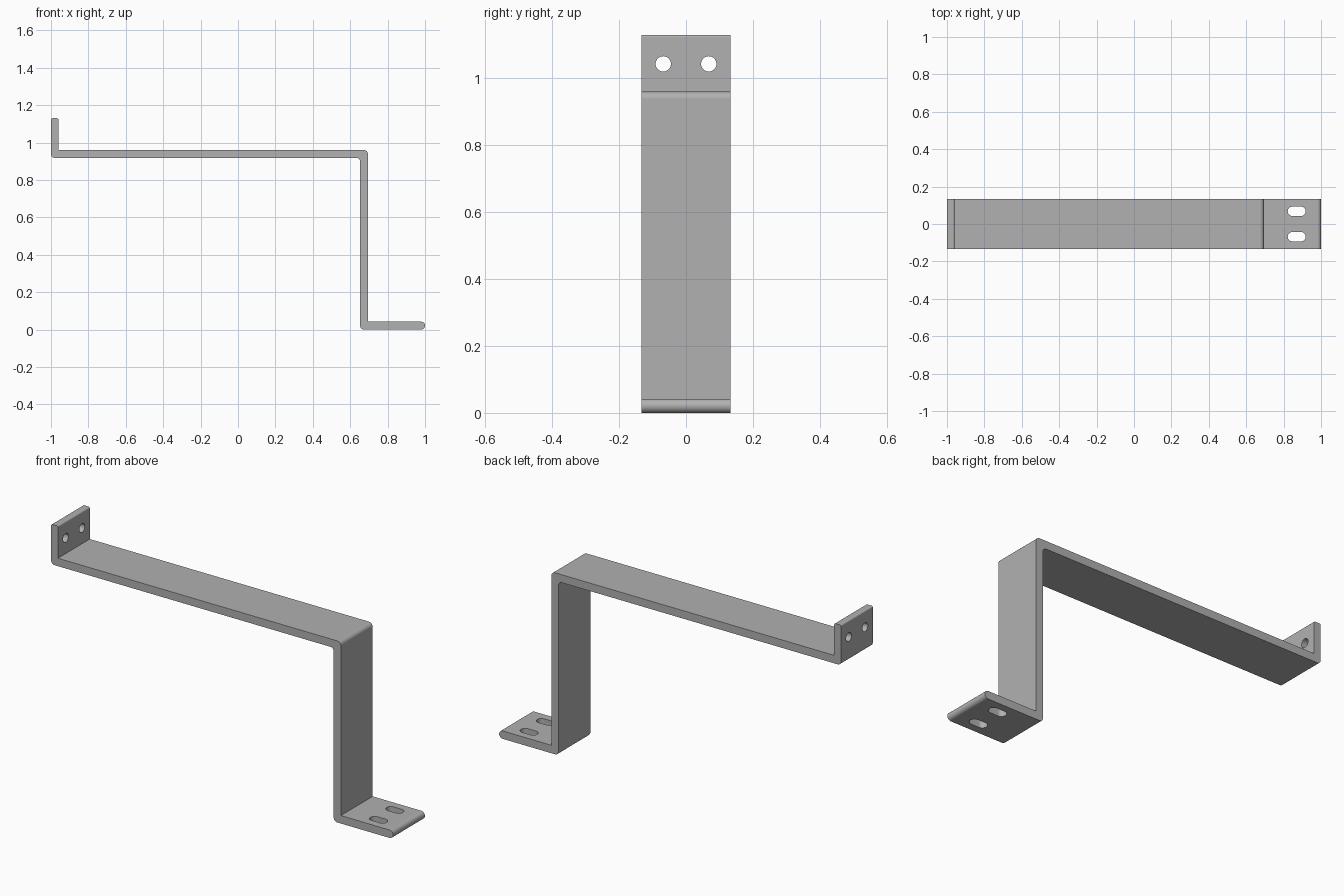
import bpy, bmesh, math
from mathutils import Vector

cube = bpy.data.objects.get("Cube")
if cube:
    bpy.data.objects.remove(cube, do_unlink=True)

HALF_WIDTH = 0.133
T = 0.042  # sheet thickness

steel = bpy.data.materials.new("grey_steel")
steel.use_nodes = True
GREY = (0.44, 0.44, 0.44, 1)
steel.diffuse_color = GREY
steel.node_tree.nodes["Principled BSDF"].inputs["Base Color"].default_value = GREY


def fillet(corners, steps=7):
    """Round each (u, v, radius) corner of a right-angled outline."""
    out = []
    for i, (u, v, r) in enumerate(corners):
        p = Vector((u, v))
        if r == 0:
            out.append(p)
            continue
        a = (Vector(corners[i - 1][:2]) - p).normalized() * r
        b = (Vector(corners[(i + 1) % len(corners)][:2]) - p).normalized() * r
        for k in range(steps + 1):
            t = k / steps * math.pi / 2
            out.append(p + a * (1 - math.sin(t)) + b * (1 - math.cos(t)))
    return out


def prism(name, points, depth):
    """Extrude a list of 3D points along a depth vector."""
    bm = bmesh.new()
    face = bm.faces.new([bm.verts.new(p) for p in points])
    top = bmesh.ops.extrude_face_region(bm, geom=[face])["geom"]
    bmesh.ops.translate(bm, vec=depth,
                        verts=[g for g in top if isinstance(g, bmesh.types.BMVert)])
    bmesh.ops.recalc_face_normals(bm, faces=bm.faces)
    mesh = bpy.data.meshes.new(name)
    bm.to_mesh(mesh)
    bm.free()
    obj = bpy.data.objects.new(name, mesh)
    mesh.materials.append(steel)
    bpy.context.collection.objects.link(obj)
    return obj


def stadium(half_length, radius, steps=12):
    """Slot outline; a circle when half_length is zero."""
    pts = []
    for side in (1, -1):
        for k in range(steps + (half_length > 0)):
            t = -math.pi / 2 + math.pi * k / steps
            pts.append((side * (half_length + radius * math.cos(t)),
                        side * radius * math.sin(t)))
    return pts


# Bent strip: upright flange, long arm, post and foot
beam_top, post_x, flange_top = 0.96, 0.695, 1.13
outline = [
    (-1, flange_top, 0.008),
    (-1, beam_top - T, 0.02),
    (post_x - T, beam_top - T, 0.02),
    (post_x - T, 0, 0.02),
    (1, 0, 0.0205),
    (1, T, 0.0205),
    (post_x, T, 0),
    (post_x, beam_top, 0.022),
    (-1 + T - 0.002, beam_top, 0),
    (-1 + T - 0.002, flange_top, 0.008),
]
bracket = prism("bent_bracket",
                [(p.x, -HALF_WIDTH, p.y) for p in fillet(outline)],
                (0, 2 * HALF_WIDTH, 0))

# Round holes through the flange and slots through the foot
cutters = []
for y in (-0.068, 0.068):
    cutters.append(prism("flange_hole_cutter",
                         [(-1.1, y + u, 1.043 + v) for u, v in stadium(0, 0.023)],
                         (0.2, 0, 0)))
    cutters.append(prism("foot_slot_cutter",
                         [(0.87 + u, y + v, -0.1) for u, v in stadium(0.023, 0.025)],
                         (0, 0, 0.2)))

bpy.ops.object.select_all(action="DESELECT")
bpy.context.view_layer.objects.active = bracket
bracket.select_set(True)
for cutter in cutters:
    cutter.hide_render = True
    mod = bracket.modifiers.new("cut", "BOOLEAN")
    mod.operation = "DIFFERENCE"
    mod.solver = "EXACT"
    mod.object = cutter
    bpy.ops.object.modifier_apply(modifier=mod.name)
for cutter in cutters:
    bpy.data.objects.remove(cutter, do_unlink=True)

# Smooth bends with crisp edges and flat faces
bpy.ops.object.shade_smooth_by_angle(angle=math.radians(30))
normals = bracket.modifiers.new("flat_face_normals", "WEIGHTED_NORMAL")
normals.keep_sharp = True
